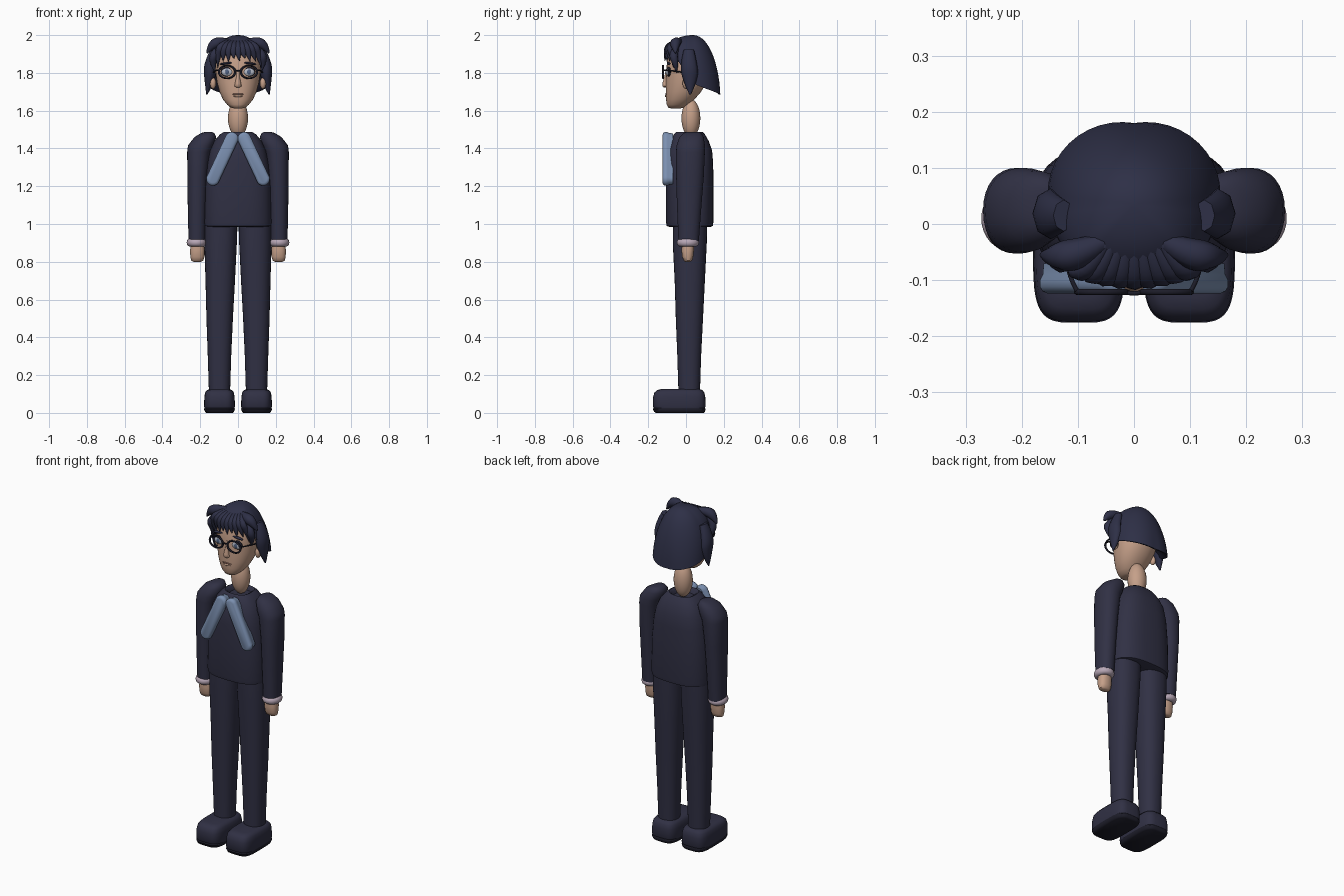
import bpy, bmesh, math
from mathutils import Vector

if "Cube" in bpy.data.objects:
    bpy.data.objects.remove(bpy.data.objects["Cube"])


def material(name, rgb):
    m = bpy.data.materials.new(name)
    m.use_nodes = True
    m.diffuse_color = (*rgb, 1)
    m.node_tree.nodes["Principled BSDF"].inputs["Base Color"].default_value = (*rgb, 1)
    return m


CLOTH = material("navy cloth", (0.030, 0.030, 0.058))
HAIR = material("blue black hair", (0.027, 0.029, 0.062))
SKIN = material("skin", (0.56, 0.35, 0.25))
CUFF = material("pale lilac", (0.48, 0.39, 0.47))
RIBBON = material("dusty blue", (0.20, 0.28, 0.44))
LIP = material("lip", (0.30, 0.15, 0.12))
EYE = material("eye grey", (0.45, 0.48, 0.55))
IRIS = material("iris blue", (0.08, 0.12, 0.22))
FRAME = material("black frame", (0.012, 0.012, 0.022))


def finish(obj, mat, angle=50):
    obj.data.materials.clear()
    obj.data.materials.append(mat)
    bpy.ops.object.select_all(action='DESELECT')
    obj.select_set(True)
    bpy.context.view_layer.objects.active = obj
    bpy.ops.object.shade_smooth_by_angle(angle=math.radians(angle))
    return obj


def skin_rings(name, rings, mat, angle=50):
    """Join rings of points into a closed surface."""
    bm = bmesh.new()
    rows = [[bm.verts.new(p) for p in ring] for ring in rings]
    n = len(rows[0])
    for a, b in zip(rows, rows[1:]):
        for i in range(n):
            j = (i + 1) % n
            bm.faces.new((a[i], a[j], b[j], b[i]))
    bm.faces.new(rows[0][::-1])
    bm.faces.new(rows[-1])
    bmesh.ops.recalc_face_normals(bm, faces=bm.faces)
    mesh = bpy.data.meshes.new(name)
    bm.to_mesh(mesh)
    bm.free()
    obj = bpy.data.objects.new(name, mesh)
    bpy.context.collection.objects.link(obj)
    return finish(obj, mat, angle)


def loft(name, mat, rings, power=2.0, n=32, angle=50):
    """Stack rounded rings, each (z, centre x, half width, front y, back y)."""
    def rounded(v):
        return math.copysign(abs(v) ** (2 / power), v)
    out = []
    for z, cx, rx, y0, y1 in rings:
        turn = [2 * math.pi * i / n for i in range(n)]
        out.append([(cx + rx * rounded(math.cos(t)),
                     (y0 + y1) / 2 + (y1 - y0) / 2 * rounded(math.sin(t)), z) for t in turn])
    return skin_rings(name, out, mat, angle)


def ball(name, mat, loc, size, tilt=0):
    bpy.ops.mesh.primitive_uv_sphere_add(segments=24, ring_count=14, location=loc, rotation=(0, tilt, 0))
    obj = bpy.context.object
    obj.name, obj.scale = name, size
    return finish(obj, mat)


def ring(name, mat, loc, major, minor, scale, rot=(0, 0, 0)):
    bpy.ops.mesh.primitive_torus_add(major_segments=32, minor_segments=10, major_radius=major,
                                     minor_radius=minor, location=loc, rotation=rot)
    obj = bpy.context.object
    obj.name, obj.scale = name, scale
    return finish(obj, mat)


def strand(name, mat, points, radii, depth=1.0):
    """Tapered tube through points; depth flattens it along y."""
    curve = bpy.data.curves.new(name, 'CURVE')
    curve.dimensions, curve.bevel_depth = '3D', 1
    curve.bevel_resolution, curve.resolution_u, curve.use_fill_caps = 2, 5, True
    spline = curve.splines.new('NURBS')
    spline.points.add(len(points) - 1)
    spline.use_endpoint_u, spline.order_u = True, 3
    mid = sum((p[1] for p in points)) / len(points)
    for sp, p, r in zip(spline.points, points, radii):
        sp.co, sp.radius = (p[0], (p[1] - mid) / depth, p[2], 1), r
    obj = bpy.data.objects.new(name, curve)
    obj.location.y, obj.scale.y = mid, depth
    bpy.context.collection.objects.link(obj)
    bpy.ops.object.select_all(action='DESELECT')
    obj.select_set(True)
    bpy.context.view_layer.objects.active = obj
    bpy.ops.object.convert(target='MESH')
    return finish(bpy.context.object, mat)


# Jacket body with a dipped neck opening
loft("jacket", CLOTH, [
    (0.985, 0, 0.165, -0.09, 0.13), (0.99, 0, 0.178, -0.102, 0.142), (1.01, 0, 0.18, -0.106, 0.145),
    (1.2, 0, 0.175, -0.106, 0.145), (1.32, 0, 0.163, -0.105, 0.144), (1.39, 0, 0.148, -0.098, 0.138),
    (1.44, 0, 0.125, -0.08, 0.12), (1.475, 0, 0.095, -0.064, 0.1), (1.487, 0, 0.075, -0.052, 0.088),
    (1.48, 0, 0.062, -0.04, 0.08), (1.46, 0, 0.055, -0.03, 0.075)], power=2.7, n=40)

# Neck
ball("neck", SKIN, (0, 0.026, 1.56), (0.053, 0.05, 0.1))

# Head
loft("head", SKIN, [
    (1.612, 0, 0.02, -0.08, -0.03), (1.616, 0, 0.038, -0.094, -0.012), (1.632, 0, 0.058, -0.102, 0.012),
    (1.66, 0, 0.08, -0.106, 0.045), (1.70, 0, 0.098, -0.107, 0.08), (1.75, 0, 0.112, -0.107, 0.11),
    (1.81, 0, 0.12, -0.104, 0.125), (1.87, 0, 0.122, -0.1, 0.13), (1.92, 0, 0.11, -0.085, 0.12),
    (1.96, 0, 0.08, -0.05, 0.1), (1.98, 0, 0.03, 0, 0.05)], power=2.15)

# Nose and mouth
loft("nose", SKIN, [
    (1.722, 0, 0.008, -0.118, -0.09), (1.73, 0, 0.019, -0.124, -0.09), (1.745, 0, 0.016, -0.125, -0.09),
    (1.78, 0, 0.009, -0.114, -0.09), (1.82, 0, 0.008, -0.106, -0.09)], n=16)
ball("upper_lip", LIP, (0, -0.103, 1.688), (0.03, 0.009, 0.004))
ball("lower_lip", SKIN, (0, -0.102, 1.678), (0.024, 0.01, 0.007))

# Hair cap: the hem falls from the forehead to the nape
cap, steps, around = [], 14, 48
for k in range(steps + 1):
    s = 0.02 + 0.98 * k / steps
    row = []
    for i in range(around):
        t = 2 * math.pi * i / around
        back = math.sin(t)
        hem = 1.745 - 0.06 * back if back > 0 else 1.745 + 0.15 * min(1, -back * 1.4)
        r = math.sin(s * math.pi / 2) ** 0.92
        z = hem + (2 - hem) * math.cos(s * math.pi / 2)
        c = math.cos(t)
        depth = 0.135 if back > 0 else 0.135 + 0.002
        square = 1 + 0.16 * s * max(0, back) * abs(c) * 2 * (s > 0.5) * (s - 0.5)
        row.append((0.152 * r * c * square, 0.035 + (depth + 0.01 * s * max(0, back)) * r * back * square, z))
    cap.append(row)
# Turn the shell inward at the hem
for shrink, lift in ((0.93, 0.003), (0.8, 0.04)):
    cap.append([(x * shrink, 0.03 + (y - 0.03) * shrink, z + lift) for x, y, z in cap[steps]])
skin_rings("hair_cap", cap, HAIR, 60)

# Fringe spikes fanning from the crown
count = 9
for i in range(count):
    f = 2 * i / (count - 1) - 1
    tip = 1.862 + 0.014 * (i % 2) - 0.035 * abs(f) ** 3
    strand("fringe_lock", HAIR, [
        (0.05 * f, -0.035, 1.968), (0.085 * f, -0.092, 1.945),
        (0.108 * f, -0.108 + 0.03 * f * f, 1.905), (0.115 * f + 0.008, -0.112 + 0.045 * f * f, tip)],
        [0.012, 0.024, 0.018, 0.001], 0.75)

for side, label in ((1, "left"), (-1, "right")):
    # Flicked and hanging locks
    strand(label + "_flick_lock", HAIR, [
        (side * 0.05, -0.03, 1.965), (side * 0.1, -0.055, 1.965), (side * 0.14, -0.058, 1.945),
        (side * 0.165, -0.055, 1.905)], [0.015, 0.03, 0.026, 0.004])
    strand(label + "_temple_lock", HAIR, [
        (side * 0.105, -0.05, 1.93), (side * 0.128, -0.07, 1.9), (side * 0.135, -0.055, 1.85),
        (side * 0.12, -0.05, 1.8)], [0.015, 0.025, 0.018, 0.001])
    strand(label + "_side_lock", HAIR, [
        (side * 0.125, 0.015, 1.92), (side * 0.15, 0.015, 1.85), (side * 0.148, 0.022, 1.77),
        (side * 0.165, 0.022, 1.685)], [0.02, 0.032, 0.032, 0.003], 1.4)
    ball(label + "_ear", SKIN, (side * 0.132, 0.0, 1.745), (0.016, 0.018, 0.03))

    # Eyes, brows and spectacles
    x = side * 0.058
    ball(label + "_eye_rim", FRAME, (x, -0.09, 1.806), (0.034, 0.012, 0.026))
    ball(label + "_eye", EYE, (x, -0.096, 1.804), (0.029, 0.01, 0.02))
    ball(label + "_iris", IRIS, (x, -0.103, 1.804), (0.011, 0.005, 0.014))
    ball(label + "_brow", HAIR, (side * 0.063, -0.092, 1.85), (0.036, 0.01, 0.006), side * 0.12)
    ring(label + "_spectacle_ring", FRAME, (x, -0.121, 1.805), 0.041, 0.0055, (1.05, 0.82, 1), (math.pi / 2, 0, 0))
    strand(label + "_spectacle_arm", FRAME, [
        (side * 0.1, -0.121, 1.815), (side * 0.122, -0.09, 1.815), (side * 0.13, 0.0, 1.8)], [0.004] * 3)

    # Sleeves, cuffs and hands
    loft(label + "_sleeve", CLOTH, [
        (1.488, side * 0.155, 0.015, 0.01, 0.065), (1.482, side * 0.16, 0.034, -0.012, 0.08),
        (1.46, side * 0.173, 0.058, -0.035, 0.094), (1.415, side * 0.197, 0.068, -0.05, 0.1),
        (1.38, side * 0.207, 0.062, -0.053, 0.1), (1.25, side * 0.214, 0.054, -0.052, 0.094),
        (1.1, side * 0.216, 0.05, -0.048, 0.082), (0.91, side * 0.217, 0.045, -0.04, 0.068)], power=2.2)
    ring(label + "_cuff", CUFF, (side * 0.219, 0.01, 0.902), 0.036, 0.02, (0.95, 1.05, 1.1))
    loft(label + "_hand", SKIN, [
        (0.91, side * 0.215, 0.032, -0.02, 0.042), (0.86, side * 0.215, 0.039, -0.024, 0.042),
        (0.825, side * 0.215, 0.037, -0.02, 0.038), (0.806, side * 0.216, 0.032, -0.012, 0.032),
        (0.8, side * 0.216, 0.02, -0.004, 0.022)], power=2.4, n=20)

    # Trousers and shoes
    loft(label + "_trouser_leg", CLOTH, [
        (1.02, side * 0.09, 0.088, -0.07, 0.112), (0.9, side * 0.092, 0.086, -0.07, 0.11),
        (0.7, side * 0.094, 0.078, -0.06, 0.1), (0.5, side * 0.097, 0.07, -0.054, 0.09),
        (0.3, side * 0.098, 0.062, -0.046, 0.08), (0.11, side * 0.098, 0.056, -0.04, 0.074)], power=2.3)
    loft(label + "_shoe", CLOTH, [
        (0.022, side * 0.098, 0.078, -0.168, 0.098), (0.035, side * 0.098, 0.082, -0.176, 0.104),
        (0.085, side * 0.098, 0.08, -0.174, 0.102), (0.108, side * 0.098, 0.076, -0.167, 0.097),
        (0.121, side * 0.098, 0.066, -0.152, 0.086), (0.126, side * 0.098, 0.05, -0.13, 0.07)],
        power=4, n=40)
    loft(label + "_sole", FRAME, [
        (0, side * 0.098, 0.07, -0.16, 0.094), (0.006, side * 0.098, 0.077, -0.169, 0.1),
        (0.02, side * 0.098, 0.082, -0.175, 0.104), (0.027, side * 0.098, 0.079, -0.17, 0.1)], power=4, n=40)

    # Flat rounded collar ribbon
    top, low = Vector((side * 0.033, 1.452)), Vector((side * 0.133, 1.238))
    axis = (low - top).normalized()
    across = Vector((-axis.y, axis.x))
    outline = []
    for i in range(32):
        t = 2 * math.pi * (i + 0.5) / 32
        end = low if math.cos(t) > 0 else top
        outline.append((end, (axis * math.cos(t) + across * math.sin(t)) * 0.035))
    layers = [(-0.124, 0.6), (-0.12, 0.85), (-0.112, 1), (-0.1, 1), (-0.09, 0.85), (-0.07, 0.8)]
    skin_rings(label + "_ribbon", [[(e.x + d.x * f, y, e.y + d.y * f) for e, d in outline]
                                   for y, f in layers], RIBBON, 60)

strand("spectacle_bridge", FRAME, [(-0.017, -0.121, 1.808), (0, -0.126, 1.816), (0.017, -0.121, 1.808)], [0.004] * 3)
